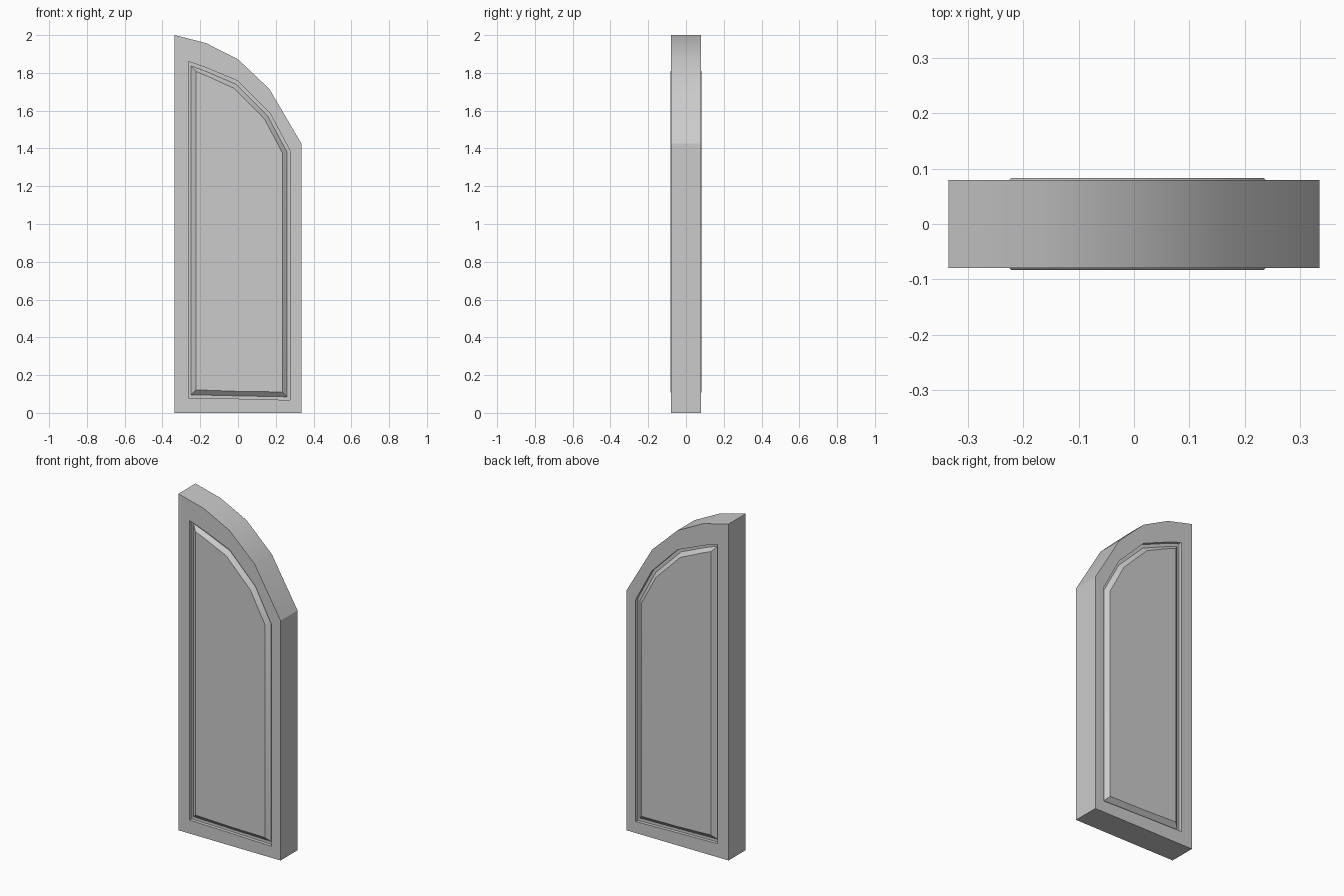
import bpy, bmesh, math

if "Cube" in bpy.data.objects:
    bpy.data.objects.remove(bpy.data.objects["Cube"])

# Outlines in (x, z), all running clockwise from the lower left corner
frame = [(-0.336, 0), (-0.336, 2.0), (-0.17, 1.958), (0, 1.872),
         (0.166, 1.715), (0.336, 1.425), (0.336, 0), (0, 0)]
recess = [(-0.262, 0.08), (-0.262, 1.86), (-0.17, 1.828), (0, 1.757),
          (0.17, 1.585), (0.275, 1.388), (0.275, 0.068), (0, 0.075)]
bevel_foot = [(-0.25, 0.096), (-0.25, 1.838), (-0.17, 1.808), (-0.01, 1.74),
              (0.157, 1.572), (0.26, 1.38), (0.26, 0.085), (0, 0.09)]
panel = [(-0.222, 0.122), (-0.222, 1.807), (-0.17, 1.786), (-0.02, 1.718),
         (0.14, 1.556), (0.235, 1.376), (0.235, 0.111), (0, 0.114)]

# Sections from the front panel out to the rim; mirrored for the back
half = [(panel, 0.083), (bevel_foot, 0.06), (recess, 0.06),
        (recess, 0.08), (frame, 0.08), (frame, 0.057)]
sections = [(o, -y) for o, y in half] + [(o, y) for o, y in reversed(half)]

bm = bmesh.new()
rings = [[bm.verts.new((x, y, z)) for x, z in o] for o, y in sections]
n = len(frame)
for k, (a, b) in enumerate(zip(rings, rings[1:])):
    for i in range(n):
        j = (i + 1) % n
        f = bm.faces.new((a[i], a[j], b[j], b[i]))
        # only the middle band of the arched top is smooth
        f.smooth = (k == len(half) - 1 and 1 <= i <= 4)
bm.faces.new(rings[0])
bm.faces.new(rings[-1])
bmesh.ops.recalc_face_normals(bm, faces=bm.faces)

mesh = bpy.data.meshes.new("arched_door_leaf")
bm.to_mesh(mesh)
bm.free()
mesh.set_sharp_from_angle(angle=math.radians(25))
door = bpy.data.objects.new("arched_door_leaf", mesh)
bpy.context.collection.objects.link(door)
